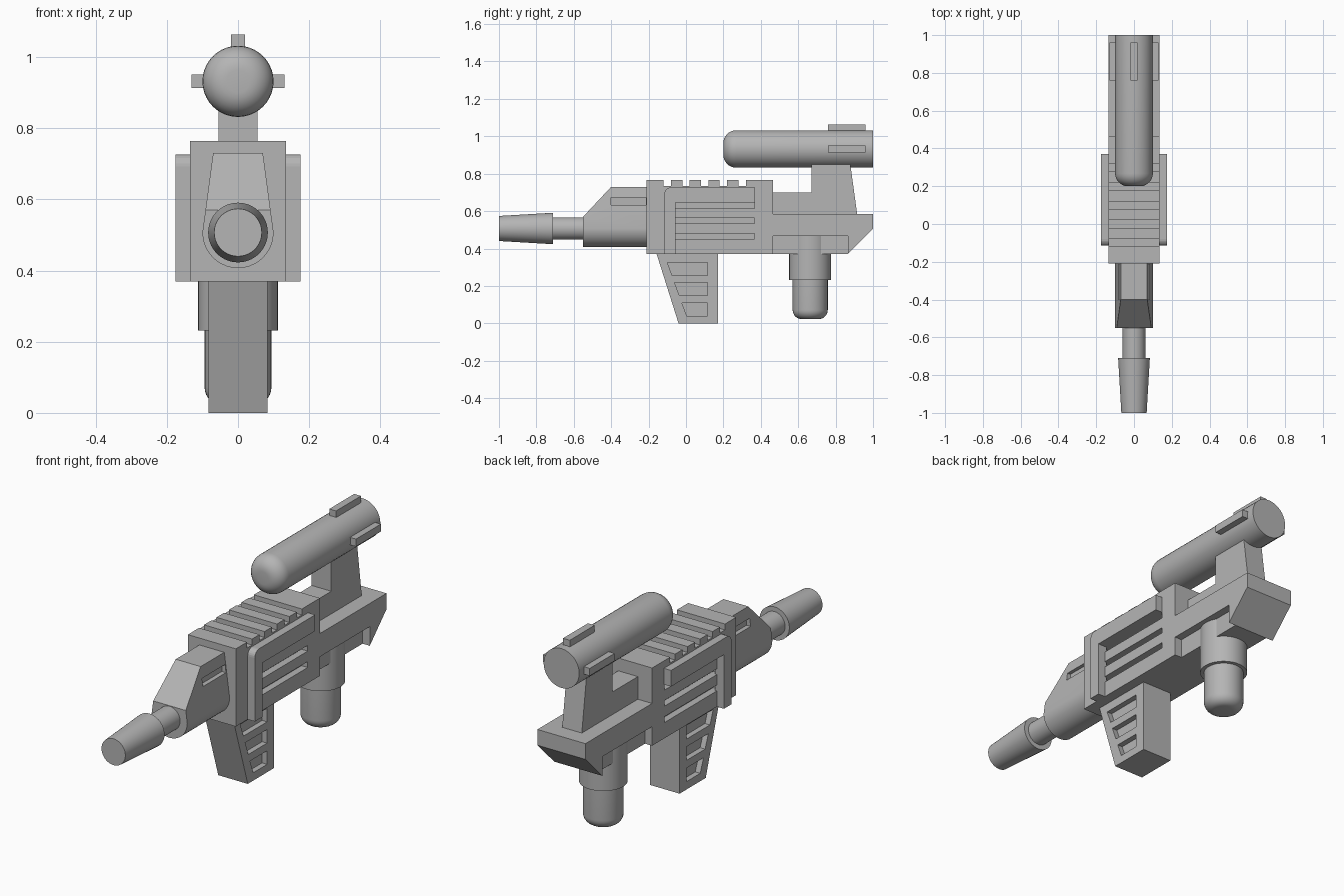
import bpy, bmesh
from math import sin, cos, pi, radians

cube = bpy.data.objects.get("Cube")
if cube:
    bpy.data.objects.remove(cube, do_unlink=True)

GREY = (0.46, 0.46, 0.46, 1)
mat = bpy.data.materials.new("plain grey")
mat.use_nodes = True
mat.diffuse_color = GREY
shader = next(n for n in mat.node_tree.nodes if n.type == 'BSDF_PRINCIPLED')
shader.inputs["Base Color"].default_value = GREY


def loft(name, rings):
    """Skin a list of equal-length rings and cap both ends."""
    bm = bmesh.new()
    rows = [[bm.verts.new(p) for p in ring] for ring in rings]
    n = len(rows[0])
    for a, b in zip(rows, rows[1:]):
        for i in range(n):
            j = (i + 1) % n
            bm.faces.new((a[i], a[j], b[j], b[i]))
    bm.faces.new(rows[0])
    bm.faces.new(rows[-1])
    bmesh.ops.recalc_face_normals(bm, faces=bm.faces)
    me = bpy.data.meshes.new(name)
    bm.to_mesh(me)
    bm.free()
    me.materials.append(mat)
    ob = bpy.data.objects.new(name, me)
    bpy.context.collection.objects.link(ob)
    return ob


def prism(name, pts, x0, x1):
    """Side profile of (y, z) points, extruded across x."""
    return loft(name, [[(x, y, z) for y, z in pts] for x in (x0, x1)])


def box(name, x, y, z):
    return prism(name, [(y[0], z[0]), (y[1], z[0]), (y[1], z[1]), (y[0], z[1])], *x)


def lathe(name, profile, y=0, z=0, upright=False, n=40):
    """Turn (radius, position) points about the z axis, or about the y axis."""
    rings = []
    for r, t in profile:
        circle = [(r * cos(2 * pi * i / n), r * sin(2 * pi * i / n)) for i in range(n)]
        rings.append([(a, y + b, t) if upright else (a, t, z + b) for a, b in circle])
    return smooth(loft(name, rings))


def smooth(ob):
    for p in ob.data.polygons:
        p.use_smooth = True
    ob.data.set_sharp_from_angle(angle=radians(32))
    return ob


def round_end(radius, bevel, start, steps=7):
    """Profile points of a rounded end, from its flat tip outward."""
    return [(radius - bevel + bevel * sin(a), start + bevel - bevel * cos(a))
            for a in (i * pi / 2 / steps for i in range(steps + 1))]


def cut(ob, cutter):
    mod = ob.modifiers.new("cut", 'BOOLEAN')
    mod.operation = 'DIFFERENCE'
    mod.solver = 'EXACT'
    mod.object = cutter
    cutter.hide_render = True
    bpy.context.view_layer.update()
    dg = bpy.context.evaluated_depsgraph_get()
    me = bpy.data.meshes.new_from_object(ob.evaluated_get(dg))
    ob.modifiers.clear()
    ob.data = me
    bpy.data.objects.remove(cutter, do_unlink=True)


def both_sides(x0, x1):
    return ((x0, x1), (-x1, -x0))


# receiver with cooling ribs on top and an angled tail
profile = [(-.21, .37), (.865, .37), (1, .505), (1, .585), (.465, .585), (.465, .765)]
for i in range(5):
    y = .32 - .1 * i
    profile += [(y, .765), (y, .735), (y - .04, .735), (y - .04, .765)]
profile.append((-.21, .765))
receiver = prism("receiver", profile, -.135, .135)
for x in both_sides(.1, .2):
    for z in ((.615, .646), (.533, .562), (.45, .48)):
        cut(receiver, box("slot_cutter", x, (-.075, .367), z))
for x in both_sides(.095, .2):
    cut(receiver, box("recess_cutter", x, (.465, .865), (.3, .467)))

# raised angle frames on the receiver sides
corner = [(-.08 - .035 * cos(a), .692 + .035 * sin(a)) for a in (i * pi / 12 for i in range(7))]
frame = [(-.115, .37)] + corner + [(.37, .727), (.37, .645), (-.055, .645), (-.055, .37)]
for side, x in zip(("left", "right"), both_sides(.125, .175)):
    prism(side + "_side_frame", frame, *x)

# front shroud: round below, tapered above, sloped nose
section = [(.1 * cos(a), .507 + .1 * sin(a)) for a in (pi + i * pi / 20 for i in range(21))]
section += [(.07, .73), (-.07, .73)]
shroud = loft("front_shroud", [[(x, y, z) for x, z in section] for y in (-.55, -.2)])
cut(shroud, prism("nose_cutter", [(-.56, .5593), (-.4, .73), (-.4, .8), (-.56, .8)], -.2, .2))
for x in both_sides(.06, .2):
    cut(shroud, box("groove_cutter", x, (-.4, -.215), (.632, .672)))
smooth(shroud)

# barrel and muzzle
lathe("barrel", [(.06, -.75), (.06, -.5)], z=.507)
lathe("muzzle", [(.067, -1), (.084, -.71)], z=.507)

# grip with three slanted slots on each side
grip = prism("grip", [(-.16, .38), (.17, .38), (.17, 0), (-.04, 0)], -.083, .083)
for x in both_sides(.055, .2):
    for i in range(3):
        top = .325 - .108 * i
        front = -.1 + .039 * i
        cut(grip, prism("slot_cutter", [(front, top), (.115, top), (.115, top - .069),
                                        (front + .026, top - .069)], *x))

# canister under the tail
lathe("canister_collar", [(.112, .232), (.112, .5)], y=.664, upright=True)
lathe("canister", round_end(.094, .05, .022) + [(.094, .3)], y=.664, upright=True)

# scope post, its step and the scope tube
prism("scope_post", [(.46, .57), (.46, .7), (.67, .7), (.67, .88), (.875, .88),
                     (.88, .84), (.915, .585), (.915, .57)], -.055, .055)
lathe("scope_tube", round_end(.1, .068, .2) + [(.1, 1)], z=.932)

# rails around the back of the scope
box("top_scope_rail", (-.019, .019), (.76, .96), (1.01, 1.064))
for side, x in zip(("left", "right"), both_sides(.08, .131)):
    box(side + "_scope_rail", x, (.76, .96), (.913, .951))
